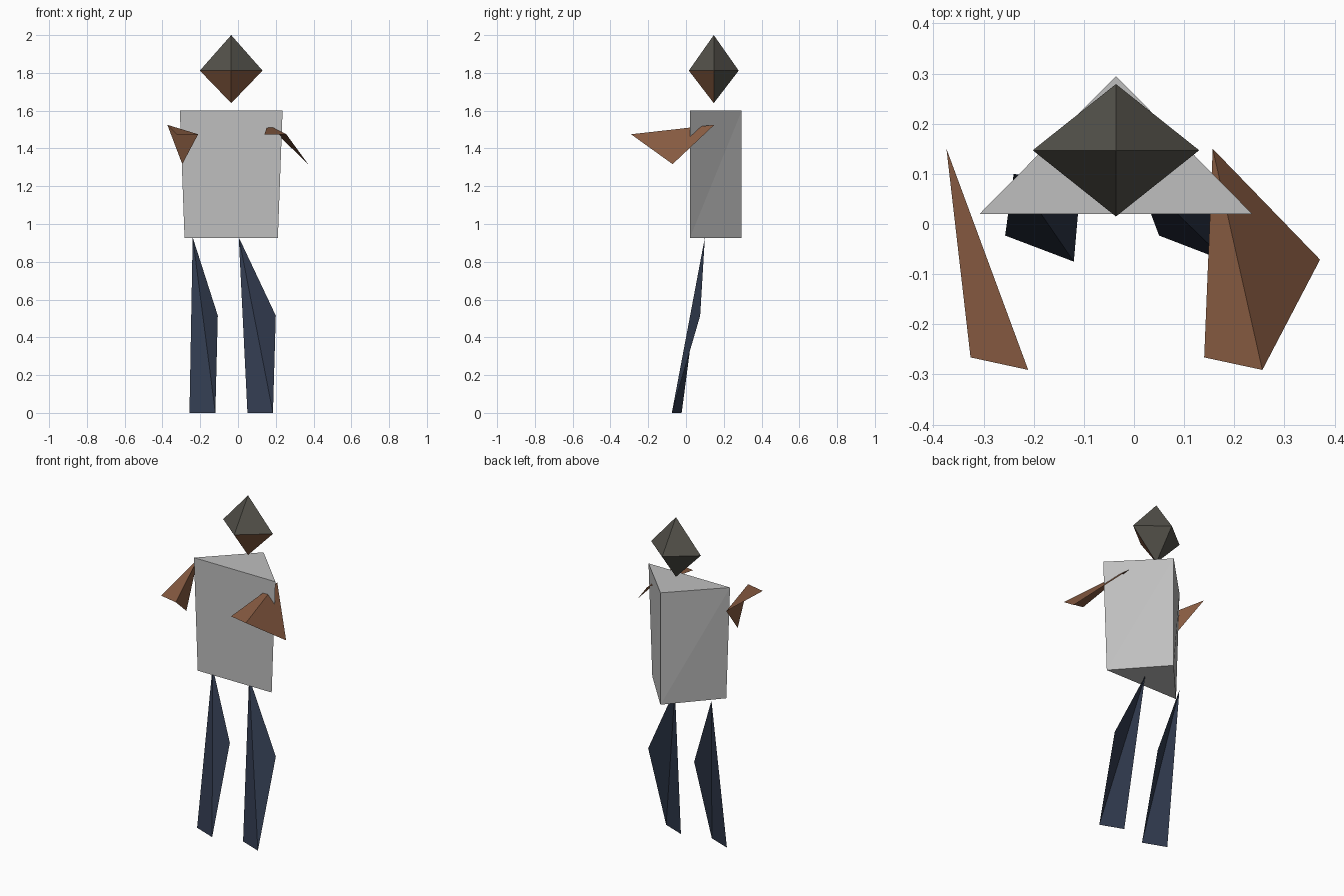
import bpy
import math

cube = bpy.data.objects.get("Cube")
if cube:
    bpy.data.objects.remove(cube, do_unlink=True)


def make_material(name, colour):
    mat = bpy.data.materials.new(name)
    mat.use_nodes = True
    mat.diffuse_color = (*colour, 1)
    mat.node_tree.nodes["Principled BSDF"].inputs["Base Color"].default_value = (*colour, 1)
    return mat


shirt = make_material("shirt grey", (0.52, 0.52, 0.52))
hair = make_material("hair dark grey", (0.086, 0.082, 0.068))
skin = make_material("skin brown", (0.26, 0.112, 0.057))
denim = make_material("trouser navy", (0.032, 0.045, 0.08))


def make_part(name, points, faces, *materials):
    mesh = bpy.data.meshes.new(name)
    mesh.from_pydata(points, [], faces)
    for mat in materials:
        mesh.materials.append(mat)
    mesh.update()
    part = bpy.data.objects.new(name, mesh)
    bpy.context.collection.objects.link(part)
    return part


MID = -0.036  # the body's centre line in x

# Torso: tapered three-sided prism with its flat side to the front
torso_points = []
for z, half in ((0.925, 0.247), (1.6, 0.272)):
    torso_points += [(MID - half, 0.02, z), (MID + half, 0.02, z), (MID, 0.295, z)]
torso_faces = [(2, 1, 0), (3, 4, 5), (0, 1, 4, 3),
               (1, 2, 5), (1, 5, 4), (2, 0, 3), (2, 3, 5)]
make_part("torso", torso_points, torso_faces, shirt)

# Head: octahedron, with the two lower front faces as the face
ring = [(MID + 0.166 * math.cos(i * math.pi / 2),
         0.147 + 0.132 * math.sin(i * math.pi / 2), 1.812) for i in range(4)]
head_faces = []
for i in range(4):
    j = (i + 1) % 4
    head_faces += [(i, j, 4), (j, i, 5)]
head = make_part("head", ring + [(MID, 0.147, 2.0), (MID, 0.147, 1.64)],
                 head_faces, hair, skin)
for face in head.data.polygons:
    if face.normal.y < 0 and face.normal.z < 0:
        face.material_index = 1

# Limbs: folded sheets of two triangles sharing the edge from root to inner tip
FOLD = [(0, 1, 2), (0, 2, 3)]

# Arms: shoulder, two hand corners, elbow
make_part("right_arm", [(-0.374, 0.15, 1.525), (-0.326, -0.266, 1.475),
                        (-0.211, -0.291, 1.475), (-0.295, -0.071, 1.317)], FOLD, skin)
make_part("left_arm", [(0.157, 0.15, 1.525), (0.14, -0.266, 1.475),
                       (0.256, -0.291, 1.475), (0.371, -0.071, 1.317)], FOLD, skin)

# Legs: hip, two foot corners, knee
make_part("right_leg", [(-0.24, 0.1, 0.93), (-0.257, -0.023, 0),
                        (-0.12, -0.075, 0), (-0.107, 0.075, 0.515)], FOLD, denim)
make_part("left_leg", [(0.004, 0.1, 0.93), (0.05, -0.023, 0),
                       (0.185, -0.075, 0), (0.2, 0.075, 0.515)], FOLD, denim)
